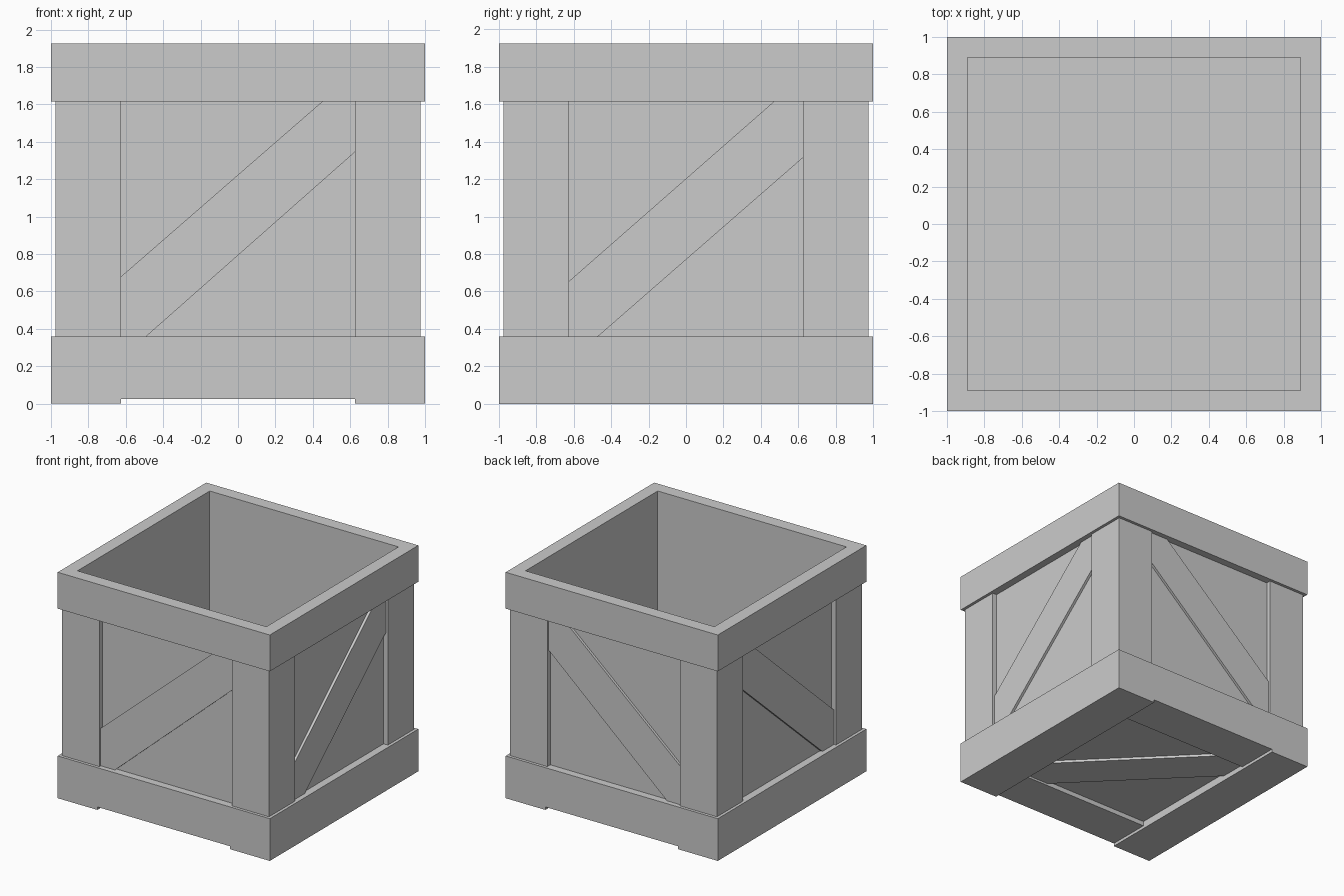
import bpy, bmesh
from mathutils import Vector

if "Cube" in bpy.data.objects:
    bpy.data.objects.remove(bpy.data.objects["Cube"])


def prism(name, outline, lo, hi, place, mirror=""):
    """Extrude a 2D outline from depth lo to hi; place maps (u, v, depth) to a 3D point."""
    bm = bmesh.new()
    verts = [bm.verts.new(place(u, v, lo)) for u, v in outline]
    face = bm.faces.new(verts)
    shift = Vector(place(0, 0, hi)) - Vector(place(0, 0, lo))
    new = bmesh.ops.extrude_face_region(bm, geom=[face], use_keep_orig=True)["geom"]
    bmesh.ops.translate(bm, vec=shift, verts=[g for g in new if isinstance(g, bmesh.types.BMVert)])
    return finish(name, bm, mirror)


def finish(name, bm, mirror=""):
    bmesh.ops.recalc_face_normals(bm, faces=bm.faces[:])
    mesh = bpy.data.meshes.new(name)
    bm.to_mesh(mesh)
    bm.free()
    ob = bpy.data.objects.new(name, mesh)
    bpy.context.collection.objects.link(ob)
    if mirror:
        mod = ob.modifiers.new("Mirror", "MIRROR")
        mod.use_axis = ["X" in mirror, "Y" in mirror, "Z" in mirror]
        mod.use_mirror_merge = False
    return ob


def ring(name, outer, inner, z0, z1):
    """Square hollow frame."""
    bm = bmesh.new()
    corners = [(-1, -1), (1, -1), (1, 1), (-1, 1)]
    loops = [[bm.verts.new((x * r, y * r, z)) for x, y in corners]
             for r, z in ((outer, z0), (outer, z1), (inner, z1), (inner, z0))]
    for k in range(4):
        a, b = loops[k], loops[(k + 1) % 4]
        for i in range(4):
            j = (i + 1) % 4
            bm.faces.new((a[i], a[j], b[j], b[i]))
    return finish(name, bm)


def rect(x0, y0, x1, y1):
    return [(x0, y0), (x1, y0), (x1, y1), (x0, y1)]


def flat(u, v, d):
    return (u, v, d)


def on_front(u, v, d):
    return (u, -d, v)


def on_right(u, v, d):
    return (d, u, v)


PANEL, BRACE, POST, GAP = 0.935, 0.957, 0.975, 0.625
LOW, HIGH, TOP, INNER = 0.36, 1.615, 1.925, 0.89

# Bands and recessed walls
ring("top_rim", 1, INNER, HIGH, TOP)
ring("wall_panels", PANEL, INNER, LOW, HIGH)
ring("base_band", 1, INNER, 0.025, LOW)

# L-shaped corner posts
prism("corner_posts", [(POST, POST), (GAP, POST), (GAP, PANEL), (PANEL, PANEL),
                       (PANEL, GAP), (POST, GAP)], LOW, HIGH, flat, "XY")

# Diagonal braces on the four sides
prism("front_back_brace", [(-GAP, LOW), (-0.49, LOW), (GAP, 1.345), (GAP, HIGH),
                           (0.45, HIGH), (-GAP, 0.68)], PANEL, BRACE, on_front, "Y")
prism("side_brace", [(-GAP, LOW), (-0.47, LOW), (GAP, 1.315), (GAP, HIGH),
                     (0.47, HIGH), (-GAP, 0.655)], PANEL, BRACE, on_right, "X")

# Floor and underside boards
prism("floor", rect(-INNER, -INNER, INNER, INNER), 0.065, 0.11, flat)
prism("runner_boards", rect(GAP, -1, 1, 1), 0, 0.025, flat, "X")
prism("runner_packing", rect(GAP, -INNER, INNER, INNER), 0.025, 0.065, flat, "X")
prism("end_boards", rect(-GAP, GAP, GAP, INNER), 0.025, 0.065, flat, "Y")
c = GAP - 0.233
prism("floor_brace", [(GAP, -GAP), (GAP, -c), (-c, GAP), (-GAP, GAP), (-GAP, c), (c, -GAP)],
      0.043, 0.065, flat)
